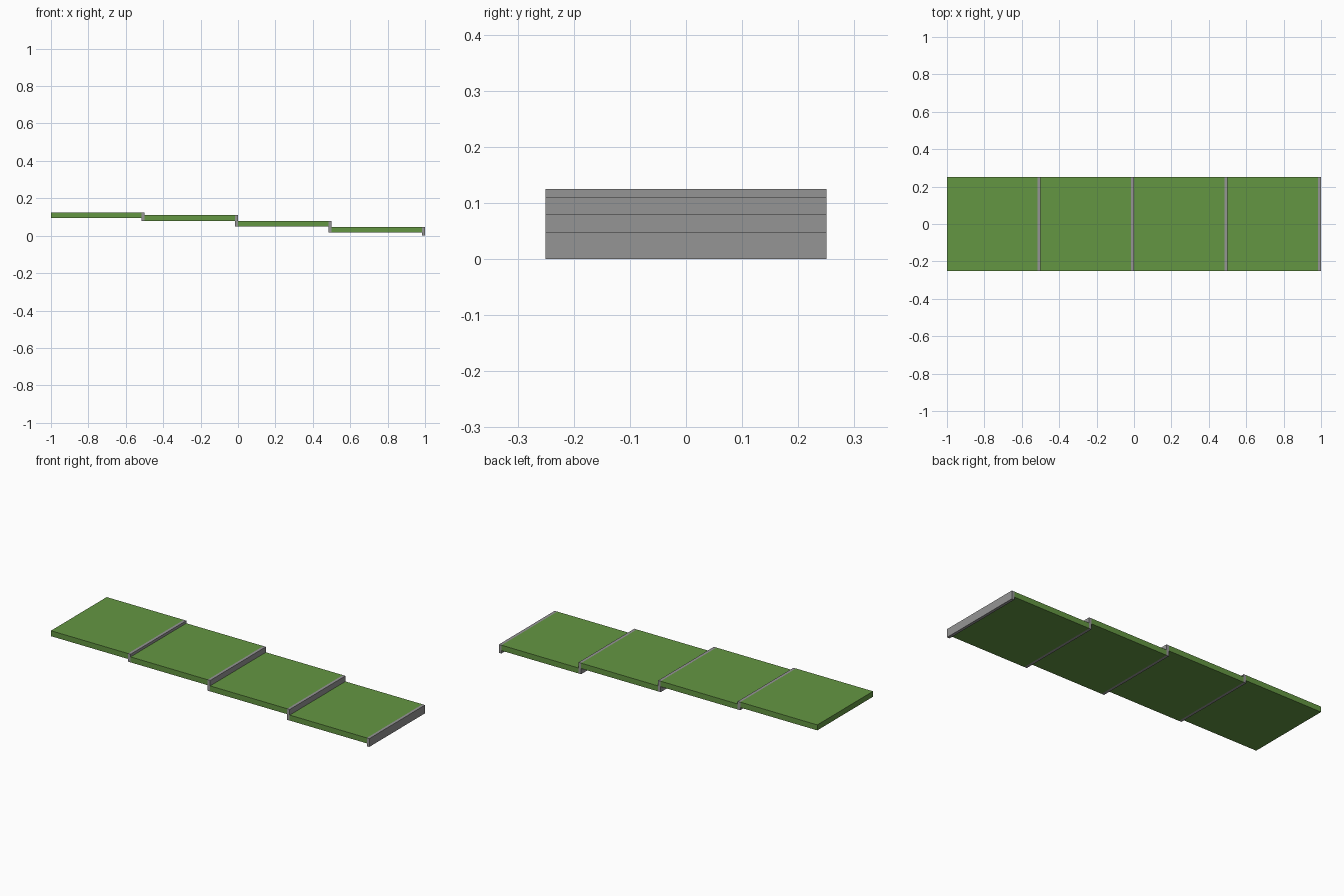
import bpy

cube = bpy.data.objects.get("Cube")
if cube:
    bpy.data.objects.remove(cube, do_unlink=True)


def material(name, rgb):
    m = bpy.data.materials.new(name)
    m.use_nodes = True
    color = (*rgb, 1)
    m.diffuse_color = color
    m.node_tree.nodes["Principled BSDF"].inputs["Base Color"].default_value = color
    return m


green = material("grass_green", (0.127, 0.305, 0.055))
grey = material("stone_grey", (0.30, 0.30, 0.30))


def box(name, x0, x1, z0, z1, mat):
    bpy.ops.mesh.primitive_cube_add(size=1)
    o = bpy.context.object
    o.name = name
    o.location = ((x0 + x1) / 2, 0, (z0 + z1) / 2)
    o.scale = (x1 - x0, DEPTH, z1 - z0)
    o.data.materials.append(mat)


DEPTH = 0.5
LENGTH = 0.5
THICK = 0.031
EDGE = 0.016
tops = [0.125, 0.11, 0.079, 0.047]

# Descending slabs, each closed by a grey riser that reaches the next slab's underside
for i, top in enumerate(tops):
    x0 = -1 + i * LENGTH
    x1 = x0 + LENGTH
    foot = tops[i + 1] - THICK if i + 1 < len(tops) else 0
    box(f"slab_{i + 1}", x0, x1 - EDGE, top - THICK, top, green)
    box(f"riser_{i + 1}", x1 - EDGE, x1, foot, top, grey)
